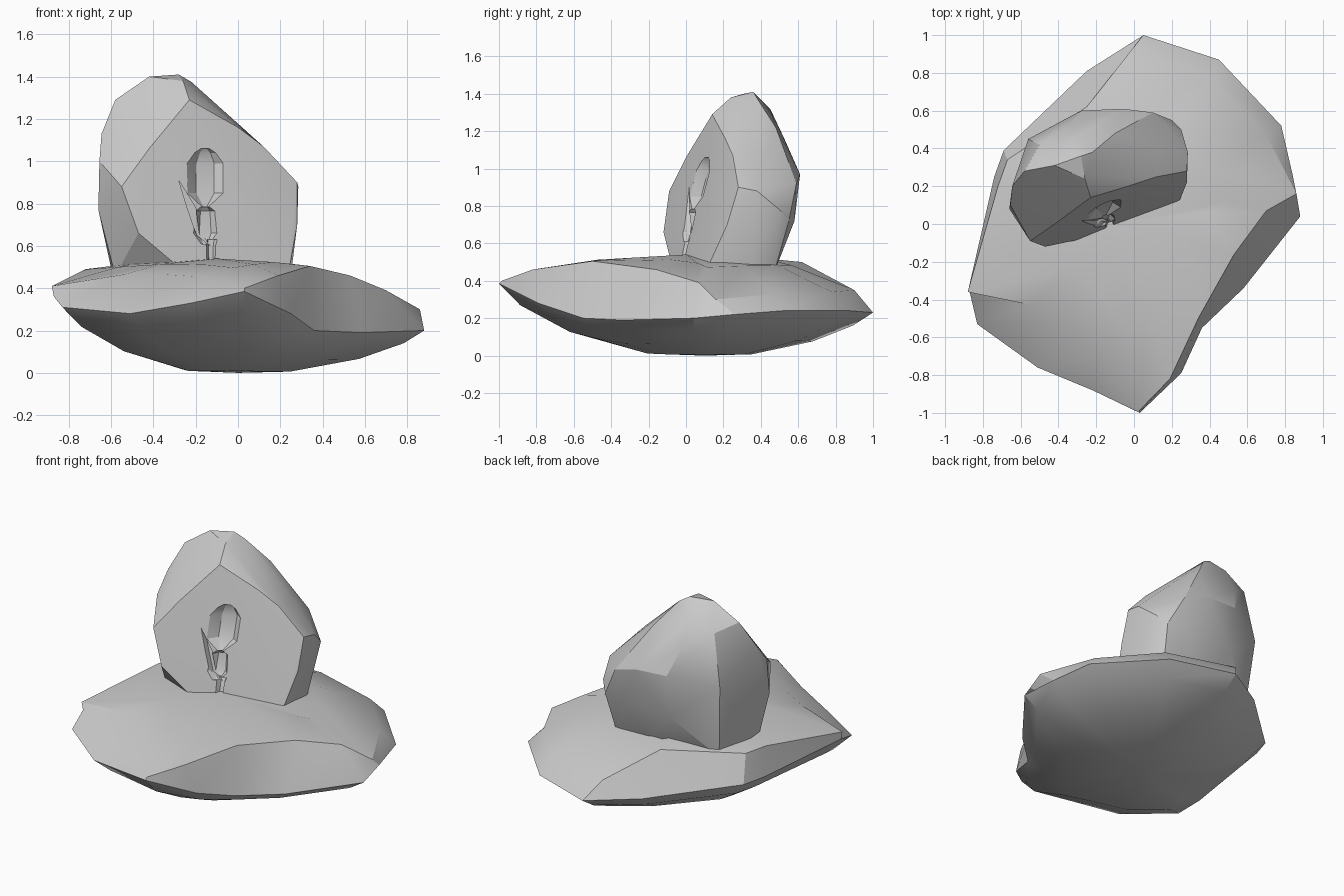
import bpy, bmesh, math
from mathutils import Vector

if "Cube" in bpy.data.objects:
    bpy.data.objects.remove(bpy.data.objects["Cube"])


def smooth(ob, angle):
    bpy.ops.object.select_all(action='DESELECT')
    ob.select_set(True)
    bpy.context.view_layer.objects.active = ob
    bpy.ops.object.shade_smooth_by_angle(angle=math.radians(angle))


def finish(name, bm, angle=28):
    bmesh.ops.recalc_face_normals(bm, faces=bm.faces)
    if bm.calc_volume(signed=True) < 0:
        bmesh.ops.reverse_faces(bm, faces=bm.faces)
    me = bpy.data.meshes.new(name)
    bm.to_mesh(me)
    bm.free()
    ob = bpy.data.objects.new(name, me)
    bpy.context.collection.objects.link(ob)
    smooth(ob, angle)
    return ob


def loft(name, rings, start, end, angle=28):
    """Skin equal-count rings and close both ends with a fan."""
    bm = bmesh.new()
    rows = [[bm.verts.new(p) for p in r] for r in rings]
    n = len(rows[0])
    for a, b in zip(rows, rows[1:]):
        for i in range(n):
            j = (i + 1) % n
            bm.faces.new((a[i], a[j], b[j], b[i]))
    for row, tip in ((rows[0], start), (rows[-1], end)):
        v = bm.verts.new(tip)
        for i in range(n):
            bm.faces.new((row[i], row[(i + 1) % n], v))
    return finish(name, bm, angle)


def hull(name, pts, angle=28):
    bm = bmesh.new()
    for p in pts:
        bm.verts.new(p)
    bmesh.ops.convex_hull(bm, input=bm.verts)
    loose = [v for v in bm.verts if not v.link_faces]
    bmesh.ops.delete(bm, geom=loose, context='VERTS')
    return finish(name, bm, angle)


# Base slab: widest rim, and the edge where the sides meet the top
rim = [(.03, -1, .385), (.25, -.79, .28), (.36, -.55, .2), (.58, -.34, .19),
       (.88, .04, .2), (.84, .26, .22), (.78, .52, .24), (.45, .87, .24),
       (.05, 1, .23), (-.25, .81, .25), (-.69, .39, .3), (-.74, .25, .31),
       (-.87, -.36, .36), (-.83, -.53, .31), (-.51, -.76, .28), (-.22, -.88, .33)]
top = [(.03, -.985, .4), (.19, -.82, .46), (.34, -.5, .505), (.53, -.16, .46),
       (.7, .07, .39), (.86, .16, .3), (.7, .47, .33), (.41, .78, .34),
       (-.03, .9, .35), (-.25, .62, .5), (-.67, .34, .48), (-.72, .2, .49),
       (-.88, -.36, .41), (-.54, -.43, .465), (-.35, -.54, .465), (-.19, -.69, .455)]


def scaled(ring, s, cx, cy, zf):
    return [(cx + (x - cx) * s, cy + (y - cy) * s, zf(z)) for x, y, z in ring]


loft("base_slab",
     [scaled(rim, .28, 0, .1, lambda z: .03 * z),
      scaled(rim, .65, 0, .08, lambda z: .33 * z),
      scaled(rim, .89, 0, .03, lambda z: .7 * z),
      rim, top,
      scaled(top, .6, -.1, .05, lambda z: .51 + .25 * (z - .45))],
     (0, .1, 0), (-.1, 0, .54), 28)

# Upright boulder: broad front face, then shoulders, crown and back
front_face = [(-.23, .14, 1.29), (0, .21, 1.16), (.12, .25, 1.07), (.28, .28, .9),
              (.28, .22, .7), (.24, .12, .48), (-.28, -.08, .5), (-.47, -.12, .66),
              (-.55, -.09, .88), (-.42, 0, 1.06)]
shoulders = [(-.66, .08, .77), (-.655, .1, 1), (-.645, .2, 1.13), (-.58, .08, .46),
             (-.58, .28, 1.29), (-.42, .31, 1.4), (-.28, .36, 1.41), (-.26, .24, 1.38),
             (-.22, .38, 1.375), (.1, .42, 1.06), (.285, .38, .88), (.25, .5, .78)]
back = [(-.59, .2, .45), (-.56, .45, .92), (-.52, .4, .44), (-.06, .61, .97),
        (-.28, .6, .98), (.1, .59, .92), (-.05, .47, .44), (.17, .47, .44),
        (.2, .55, .72), (.25, .35, .46), (-.1, .48, 1.22), (-.34, .53, 1.15),
        (-.5, .42, 1.25), (-.33, .45, 1.32), (-.28, .57, .7), (.05, .58, .72)]
boulder = hull("upright_boulder", front_face + shoulders + back, 28)
bpy.context.view_layer.update()


# Bud motif carved into the sloped front face; d is height off the face
def on_face(x, z, d):
    hit, loc, _, _ = boulder.ray_cast((x, -3, z), (0, 1, 0))
    return Vector((x, (loc.y if hit else 0) - d, z))


def bud_cutter(name, cx, profile, depth):
    rings = []
    for z, r in profile:
        c = on_face(cx, z, 0)
        side = on_face(cx + .05, z, 0) - on_face(cx - .05, z, 0)
        rings.append([c + side * (10 * r * math.cos(a))
                      + Vector((0, depth * r * math.sin(a), 0))
                      for a in (math.radians(60 * k) for k in range(6))])
    return loft(name, rings, sum(rings[0], Vector()) / 6, sum(rings[-1], Vector()) / 6)


def leaf_cutter(name, outline):
    bm = bmesh.new()
    low = [bm.verts.new(on_face(x, z, -.035)) for x, z in outline]
    high = [bm.verts.new(on_face(x, z, .05)) for x, z in outline]
    n = len(outline)
    bm.faces.new(low)
    bm.faces.new(high)
    for i in range(n):
        j = (i + 1) % n
        bm.faces.new((low[i], low[j], high[j], high[i]))
    bmesh.ops.triangulate(bm, faces=bm.faces)
    return finish(name, bm)


cutters = [
    bud_cutter("bud_cutter", -.155,
               [(.78, .01), (.85, .085), (.99, .085), (1.04, .05), (1.06, .02)], .6),
    bud_cutter("cup_cutter", -.155, [(.61, .02), (.66, .055), (.765, .045), (.785, .02)], .8),
    bud_cutter("stem_cutter", -.128, [(.53, .02), (.6, .022), (.63, .03)], 1.3),
    leaf_cutter("leaf_left_cutter", [(-.13, .6), (-.195, .65), (-.24, .78), (-.28, .91),
                                     (-.2, .78), (-.185, .67)]),
    leaf_cutter("leaf_right_cutter", [(-.12, .6), (-.105, .63), (-.115, .74), (-.07, .85),
                                      (.055, .98), (-.04, .83), (-.075, .7)]),
]


def volume(ob):
    bm = bmesh.new()
    bm.from_mesh(ob.data)
    v = bm.calc_volume()
    bm.free()
    return v


# Carve each shape, keeping only cuts that leave the boulder whole
boulder.modifiers.clear()
for cut in cutters:
    cut.hide_render = True
    cut.modifiers.clear()
    before, size = boulder.data.copy(), volume(boulder)
    mod = boulder.modifiers.new("carve", 'BOOLEAN')
    mod.operation = 'DIFFERENCE'
    mod.solver = 'EXACT'
    mod.object = cut
    bpy.context.view_layer.objects.active = boulder
    bpy.ops.object.modifier_apply(modifier=mod.name)
    if not .9 * size < volume(boulder) < 1.01 * size:
        boulder.data = before
    bpy.data.objects.remove(cut, do_unlink=True)
smooth(boulder, 26)
